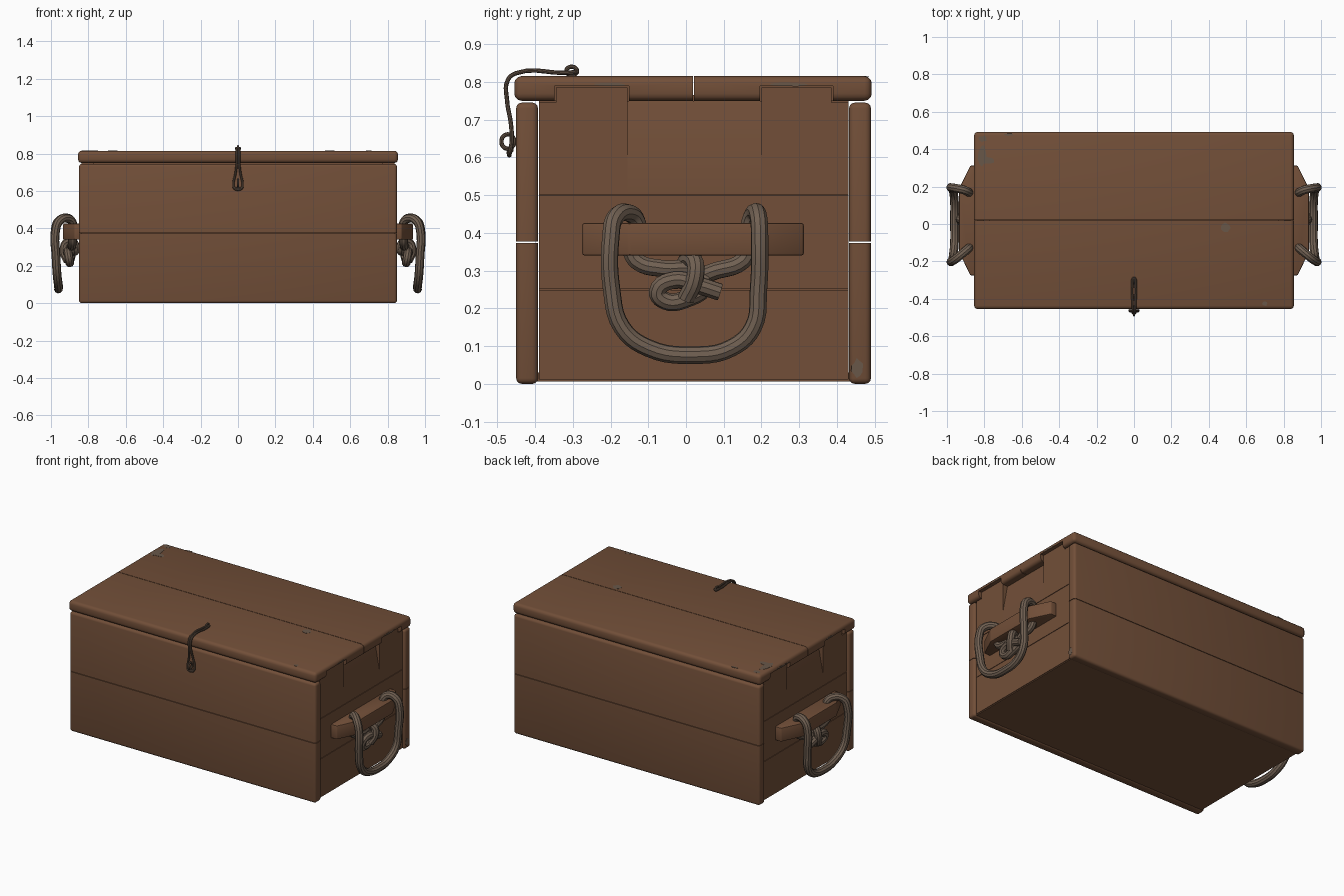
import bpy, bmesh, math, random
from mathutils import Vector

cube = bpy.data.objects.get("Cube")
if cube:
    bpy.data.objects.remove(cube, do_unlink=True)
random.seed(4)


def material(name, rgb, rough=0.8):
    m = bpy.data.materials.new(name)
    m.use_nodes = True
    m.diffuse_color = (*rgb, 1)
    bsdf = m.node_tree.nodes["Principled BSDF"]
    bsdf.inputs["Base Color"].default_value = (*rgb, 1)
    bsdf.inputs["Roughness"].default_value = rough
    return m


WOOD = material("brown_wood", (0.168, 0.078, 0.040))
ROPE = material("grey_rope", (0.165, 0.118, 0.085))
IRON = material("dark_wire", (0.125, 0.085, 0.060))
WORN = material("worn_grey_wood", (0.140, 0.095, 0.066))
parts = []


def finish(name, bm, mat):
    bmesh.ops.recalc_face_normals(bm, faces=bm.faces)
    me = bpy.data.meshes.new(name)
    bm.to_mesh(me)
    bm.free()
    me.materials.append(mat)
    ob = bpy.data.objects.new(name, me)
    bpy.context.collection.objects.link(ob)
    parts.append(ob)
    return ob


def board(name, lo, hi, bevel=0.0, seam=None, mat=WOOD):
    """Box from lo to hi; edges lying on the seam plane (axis, value) stay sharp."""
    bm = bmesh.new()
    bmesh.ops.create_cube(bm, size=1)
    for v in bm.verts:
        v.co = Vector([lo[i] if v.co[i] < 0 else hi[i] for i in range(3)])
    if bevel:
        edges = [e for e in bm.edges if not (seam and all(
            abs(v.co[seam[0]] - seam[1]) < 1e-4 for v in e.verts))]
        bmesh.ops.bevel(bm, geom=edges, offset=bevel, segments=3,
                        profile=0.5, affect='EDGES')
    return finish(name, bm, mat)


def prism(name, base, step, bevel=0.0, mat=WOOD):
    """Polygon pushed along a vector."""
    bm = bmesh.new()
    face = bm.faces.new([bm.verts.new(p) for p in base])
    new = bmesh.ops.extrude_face_region(bm, geom=[face])["geom"]
    for v in new:
        if isinstance(v, bmesh.types.BMVert):
            v.co += Vector(step)
    if bevel:
        bmesh.ops.bevel(bm, geom=bm.edges[:], offset=bevel, segments=2,
                        profile=0.5, affect='EDGES')
    return finish(name, bm, mat)


def cord(name, pts, radius, mat, cyclic=False):
    """Round cord through the points, turned into a mesh."""
    cu = bpy.data.curves.new(name, 'CURVE')
    cu.dimensions = '3D'
    cu.resolution_u = 5
    cu.bevel_depth = radius
    cu.bevel_resolution = 3
    cu.use_fill_caps = True
    sp = cu.splines.new('BEZIER')
    sp.bezier_points.add(len(pts) - 1)
    for bp, p in zip(sp.bezier_points, pts):
        bp.co = p
        bp.handle_left_type = bp.handle_right_type = 'AUTO'
    sp.use_cyclic_u = cyclic
    cu.materials.append(mat)
    ob = bpy.data.objects.new(name, cu)
    bpy.context.collection.objects.link(ob)
    bpy.ops.object.select_all(action='DESELECT')
    ob.select_set(True)
    bpy.context.view_layer.objects.active = ob
    bpy.ops.object.convert(target='MESH')
    parts.append(bpy.context.object)


# Body: inner core, base and long walls of two boards each
F, B, SEAM = -0.39, 0.43, 0.375
board("inner_core", (-0.775, F, 0.03), (0.775, B, 0.765))
board("base_panel", (-0.832, F - 0.03, 0.006), (0.832, B + 0.03, 0.03))
for side, y0, y1 in (("front", -0.45, F - 0.002), ("back", B + 0.002, 0.49)):
    board(side + "_lower_board", (-0.85, y0, 0), (0.85, y1, SEAM - 0.0015), 0.015, (2, SEAM - 0.0015))
    board(side + "_upper_board", (-0.85, y0, SEAM + 0.0015), (0.85, y1, 0.745), 0.015, (2, SEAM + 0.0015))

# Lid of two boards, notched at both ends for the tabs
TABS = ((-0.345, -0.155), (0.2, 0.385))
lids = [board("lid_front_board", (-0.855, -0.455, 0.75), (0.855, 0.0185, 0.815), 0.019, (1, 0.0185)),
        board("lid_back_board", (-0.855, 0.0215, 0.75), (0.855, 0.492, 0.815), 0.019, (1, 0.0215))]
for lid, (a, b) in zip(lids, TABS):
    for s in (-1, 1):
        xs = sorted((s * 0.78, s * 0.95))
        cutter = board("notch_cutter", (xs[0], a - 0.004, 0.7), (xs[1], b + 0.004, 0.789))
        cutter.hide_render = True
        mod = lid.modifiers.new("notch", 'BOOLEAN')
        mod.operation = 'DIFFERENCE'
        mod.solver = 'EXACT'
        mod.object = cutter
        bpy.context.view_layer.objects.active = lid
        bpy.ops.object.modifier_apply(modifier=mod.name)
        parts.remove(cutter)
        bpy.data.objects.remove(cutter, do_unlink=True)

# Rope path: over the bar, down into a hanging loop and back over
LOOP = [(.885, -.125, .36), (.885, -.13, .43), (.91, -.152, .453), (.955, -.188, .44),
        (.975, -.199, .39), (.973, -.197, .25), (.967, -.17, .15), (.96, -.1, .095),
        (.96, .02, .076), (.96, .12, .095), (.967, .178, .15), (.973, .192, .25),
        (.977, .195, .39), (.958, .192, .44), (.91, .182, .455), (.885, .17, .43),
        (.885, .165, .36)]
# Both tails come out below the bar and tie into a knot
KNOT_A = [(.885, -.15, .36), (.885, -.13, .325), (.89, -.06, .305), (.885, .02, .3),
          (.89, .05, .265), (.9, .0, .225), (.9, -.055, .22), (.905, -.075, .245),
          (.91, -.03, .275), (.915, .03, .262), (.91, .09, .243)]
KNOT_B = [(.885, .17, .36), (.885, .15, .325), (.89, .08, .3), (.87, .0, .285),
          (.88, .0, .325), (.915, .022, .325), (.93, .024, .28), (.91, .0, .225)]

for s, side in ((1, "left"), (-1, "right")):
    X = 0.836

    def end_board(name, y0, y1, z0, z1):
        xs = sorted((s * 0.77, s * X))
        board(side + name, (xs[0], y0, z0), (xs[1], y1, z1))

    # End wall boards, tabs and sloped finger slot
    end_board("_end_lower_board", F, B, 0.012, 0.2485)
    end_board("_end_middle_board", F, B, 0.2515, 0.4985)
    end_board("_end_top_board_front", F, -0.155, 0.5015, 0.745)
    end_board("_end_top_board_back", 0.2, B, 0.5015, 0.745)
    for n, (a, b) in zip(("_front_tab", "_back_tab"), TABS):
        end_board(n, a, b, 0.745, 0.785)
    slot = [(0.77, 0.5015), (X, 0.5015), (X, 0.585), (0.805, 0.75), (0.77, 0.75)]
    prism(side + "_finger_slot", [(s * x, -0.155, z) for x, z in slot], (0, 0.355, 0))

    # Handle bar with tapered ends, and its rope
    bar = [(0.82, -0.275), (0.875, -0.275), (0.935, -0.15), (0.935, 0.19), (0.875, 0.312), (0.82, 0.312)]
    prism(side + "_handle_bar", [(s * x, y, 0.34) for x, y in bar], (0, 0, 0.086), 0.006)
    for n, path in (("_rope_loop", LOOP), ("_rope_knot", KNOT_A), ("_rope_knot_wrap", KNOT_B)):
        cord(side + n, [(s * x, y, z) for x, y, z in path], 0.0235, ROPE)

# Latch: doubled wire hook bent over the lid edge, held by two staples
half = [(.004, -.29, .826), (.009, -.32, .824), (.007, -.45, .823), (.007, -.472, .805),
        (.007, -.474, .75), (.014, -.464, .69), (.024, -.462, .64), (.018, -.467, .612)]
cord("latch_hook", half + [(-x, y, z) for x, y, z in reversed(half)], 0.006, IRON, True)


def staple(name, y, z, ry, rz):
    ring = [(0, y + ry * math.cos(k * math.tau / 8), z + rz * math.sin(k * math.tau / 8))
            for k in range(8)]
    cord(name, ring, 0.006, IRON, True)


staple("front_staple", -0.472, 0.642, 0.017, 0.019)
staple("lid_staple", -0.303, 0.829, 0.014, 0.011)
cord("front_staple_pin", [(-.024, -.462, .62), (0, -.47, .612), (.024, -.462, .62)], 0.006, IRON)


# Worn patches as thin ragged plates
def patch(name, centre, u, v, step):
    c, n = Vector(centre), 11
    pts = []
    for k in range(n):
        a, r = k * math.tau / n, random.uniform(0.65, 1.0)
        pts.append(c + Vector(u) * math.cos(a) * r + Vector(v) * math.sin(a) * r)
    prism(name, pts, step, 0, WORN)


for i, (x, y, rx, ry) in enumerate(((-.81, .37, .028, .07), (-.785, .34, .05, .025), (-.81, .455, .025, .02),
                                    (.49, -.02, .028, .03), (-.67, .478, .03, .008), (.70, -.425, .018, .014))):
    patch(f"lid_worn_patch_{i}", (x, y, 0.814), (rx, 0, 0), (0, ry, 0), (0, 0, 0.002))
for s in (-1, 1):
    for y, w in ((-0.2, 0.05), (0.27, 0.07)):
        patch("lid_end_worn_patch", (s * 0.854, y, 0.793), (0, w, 0), (0, 0, 0.006), (s * 0.002, 0, 0))
patch("corner_worn_patch", (0.849, 0.455, 0.042), (0, 0.02, 0), (0, 0, 0.027), (0.002, 0, 0))

# Soft shading with crisp corners
bpy.ops.object.select_all(action='DESELECT')
for ob in parts:
    ob.select_set(True)
bpy.context.view_layer.objects.active = parts[0]
bpy.ops.object.shade_smooth_by_angle(angle=math.radians(35))
